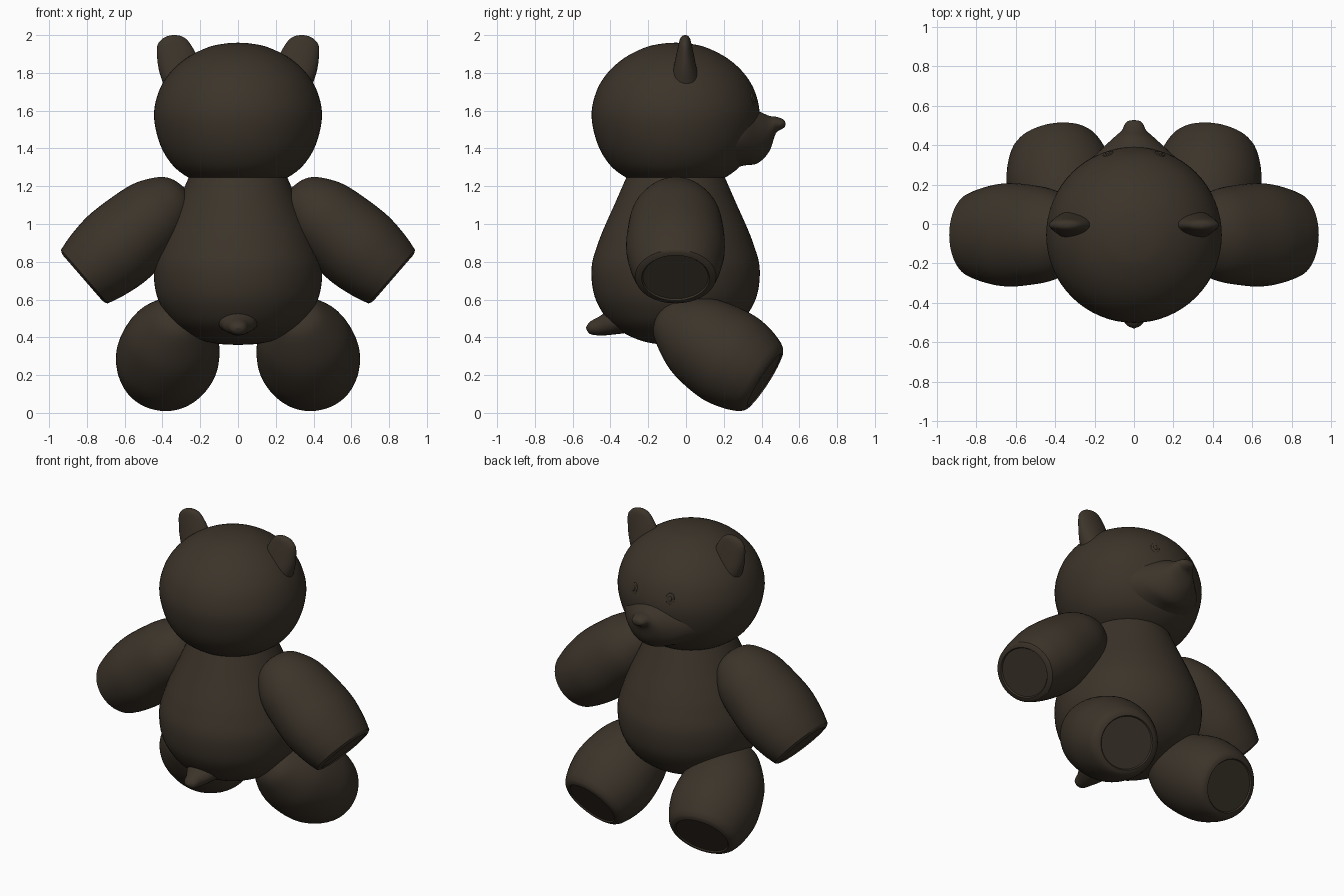
import bpy, bmesh, math
from mathutils import Vector

if "Cube" in bpy.data.objects:
    bpy.data.objects.remove(bpy.data.objects["Cube"])

fur = bpy.data.materials.new("dark brown plush")
fur.diffuse_color = (0.045, 0.034, 0.023, 1)
fur.use_nodes = True
fur.node_tree.nodes["Principled BSDF"].inputs["Base Color"].default_value = fur.diffuse_color

X, Y, Z = Vector((1, 0, 0)), Vector((0, 1, 0)), Vector((0, 0, 1))


def smooth(points, n=5):
    """Catmull-Rom curve through the stations."""
    out = []
    for i in range(len(points) - 1):
        quad = [points[max(0, min(len(points) - 1, i + k))] for k in (-1, 0, 1, 2)]
        for s in range(n):
            t = s / n
            out.append([0.5 * (2 * b + (c - a) * t + (2 * a - 5 * b + 4 * c - d) * t ** 2
                               + (3 * b - a - 3 * c + d) * t ** 3) for a, b, c, d in zip(*quad)])
    return out + [list(points[-1])]


def loft(name, stations, origin, axes, cap=(), segs=48):
    """Elliptical rings (distance, radius u, radius v, shift u, shift v) along axes (u, v, w)."""
    u, v, w = axes
    origin = Vector(origin)
    full = [tuple(s) + (0,) * (5 - len(s)) for s in stations]
    rings = smooth(full) + [tuple(s) + (0,) * (5 - len(s)) for s in cap]
    bm = bmesh.new()
    loops = []
    for t, a, b, su, sv in rings:
        a, b = max(a, 1e-4), max(b, 1e-4)
        loops.append([bm.verts.new(origin + w * t
                                   + u * (su + a * math.cos(2 * math.pi * k / segs))
                                   + v * (sv + b * math.sin(2 * math.pi * k / segs)))
                      for k in range(segs)])
    for p, q in zip(loops, loops[1:]):
        for k in range(segs):
            j = (k + 1) % segs
            bm.faces.new((p[k], p[j], q[j], q[k]))
    bm.faces.new(loops[0])
    bm.faces.new(loops[-1])
    bmesh.ops.remove_doubles(bm, verts=bm.verts, dist=0.0008)
    bmesh.ops.recalc_face_normals(bm, faces=bm.faces)
    mesh = bpy.data.meshes.new(name)
    bm.to_mesh(mesh)
    bm.free()
    mesh.materials.append(fur)
    obj = bpy.data.objects.new(name, mesh)
    bpy.context.collection.objects.link(obj)
    bpy.ops.object.select_all(action='DESELECT')
    obj.select_set(True)
    bpy.context.view_layer.objects.active = obj
    bpy.ops.object.shade_smooth_by_angle(angle=math.radians(40))
    return obj


def frame(direction, hint):
    w = Vector(direction).normalized()
    u = hint.cross(w).normalized()
    return u, w.cross(u), w


centre = (0, -0.055, 0)

# Torso and head: round lathe shapes
body = [(0.36, 0), (0.365, 0.1), (0.385, 0.19), (0.43, 0.285), (0.5, 0.365), (0.62, 0.43),
        (0.77, 0.445), (0.9, 0.41), (1.0, 0.37), (1.1, 0.325), (1.26, 0.255)]
head = [(1.23, 0.2), (1.245, 0.26), (1.31, 0.345), (1.42, 0.412), (1.57, 0.445), (1.7, 0.42),
        (1.8, 0.36), (1.88, 0.27), (1.935, 0.16), (1.955, 0.07), (1.96, 0)]
for name, prof in (("torso", body), ("head", head)):
    loft(name, [(z, r, r) for z, r in prof], centre, (X, Y, Z), segs=64)

# Snout tapering to a pointed nose; shift v carries the ring height
snout = [(0.10, 0.33, 0.165, 0, 1.45), (0.22, 0.29, 0.165, 0, 1.455), (0.31, 0.235, 0.155, 0, 1.465),
         (0.38, 0.165, 0.138, 0, 1.46), (0.44, 0.10, 0.095, 0, 1.478), (0.475, 0.062, 0.045, 0, 1.523),
         (0.505, 0.047, 0.029, 0, 1.53), (0.522, 0.03, 0.017, 0, 1.53), (0.527, 0, 0, 0, 1.53)]
loft("snout", snout, (0, 0, 0), (X, Z, Y))

# Tail stub
tail = [(-0.30, 0.13, 0.075, 0, 0.50), (-0.40, 0.095, 0.067, 0, 0.48), (-0.46, 0.06, 0.05, 0, 0.46),
        (-0.51, 0.04, 0.031, 0, 0.45), (-0.53, 0, 0, 0, 0.45)]
loft("tail", tail, (0, 0, 0), (X, Z, Y), segs=24)

# Limb outlines: rounded root, swelling, flat padded end
arm = [(-0.56, 0), (-0.545, 0.07), (-0.515, 0.12), (-0.46, 0.16), (-0.37, 0.2), (-0.25, 0.22),
       (-0.08, 0.23), (0.06, 0.212), (0.15, 0.188)]
leg = [(-0.41, 0), (-0.395, 0.07), (-0.35, 0.13), (-0.23, 0.205), (-0.12, 0.242), (0.03, 0.26),
       (0.14, 0.245), (0.22, 0.217), (0.25, 0.196)]


def limb(name, prof, origin, axes, stretch, end, r):
    # pad: rounded rim, then a shallow step into the flat end
    cap = [(end, r - 0.012, (r - 0.012) * stretch), (end + 0.004, r - 0.03, (r - 0.03) * stretch),
           (end - 0.004, r - 0.036, (r - 0.036) * stretch)]
    loft(name, [(s, q, q * stretch) for s, q in prof], origin, axes, cap)


for side, word in ((1, "right"), (-1, "left")):
    arm_dir = Vector((0.755 * side, 0, -0.655)).normalized()
    # point on the arm axis where the distance along it is zero
    limb(word + "_arm", arm, (0.70 * side, -0.055, 0.82), (arm_dir.cross(Y), Y, arm_dir),
         1.14, 0.158, 0.188)

    u, v, w = frame((0.14 * side, 0.835, -0.535), Z)
    foot = Vector((0.405 * side, 0.415, 0.172))
    limb(word + "_leg", leg, foot - w * 0.261, (v, u, w), 1.05, 0.258, 0.196)

    # Ears: flat upright lobes, thicker at the root
    ear = [(1.70, 0.08, 0.085, 0.30), (1.80, 0.10, 0.066, 0.315), (1.88, 0.106, 0.05, 0.322),
           (1.945, 0.09, 0.036, 0.337), (1.982, 0.06, 0.026, 0.338), (1.997, 0.028, 0.013, 0.337),
           (2.0, 0, 0, 0.337)]
    loft(word + "_ear", ear, (0, -0.005, 0), (X * side, Y, Z), segs=32)

    # Button eyes with a raised pupil
    axes = frame((0.30 * side, 0.92, 0.2), Z)
    eye = Vector((0.13 * side, 0.35, 1.658))
    loft(word + "_eye", [(-0.03, 0.028, 0.036), (0.004, 0.028, 0.036), (0.010, 0.02, 0.027),
                         (0.012, 0, 0)], eye, axes, segs=24)
    loft(word + "_pupil", [(0, 0.012, 0.015), (0.014, 0.012, 0.015), (0.017, 0, 0)], eye, axes, segs=16)
